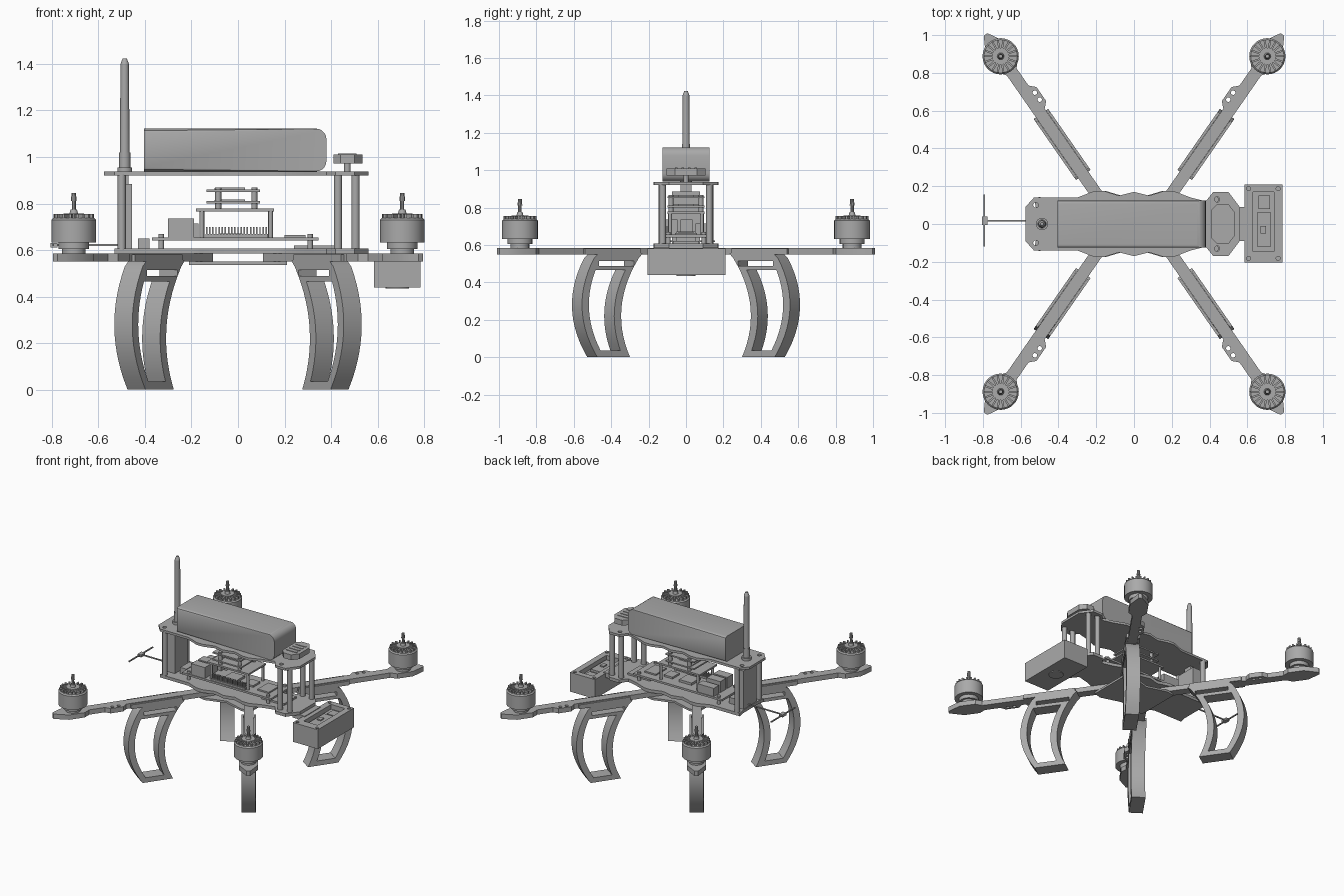
import bpy, bmesh, math
from mathutils import Matrix, Vector

if "Cube" in bpy.data.objects:
    bpy.data.objects.remove(bpy.data.objects["Cube"])

grey = bpy.data.materials.new("plain_grey")
grey.use_nodes = True
grey.diffuse_color = (0.4, 0.4, 0.4, 1)
grey.node_tree.nodes["Principled BSDF"].inputs["Base Color"].default_value = (0.4, 0.4, 0.4, 1)


def finish(name, bm, smooth=True):
    bmesh.ops.recalc_face_normals(bm, faces=bm.faces[:])
    me = bpy.data.meshes.new(name)
    bm.to_mesh(me)
    bm.free()
    me.materials.append(grey)
    ob = bpy.data.objects.new(name, me)
    bpy.context.collection.objects.link(ob)
    if smooth:
        bpy.ops.object.select_all(action="DESELECT")
        ob.select_set(True)
        bpy.context.view_layer.objects.active = ob
        bpy.ops.object.shade_smooth_by_angle(angle=math.radians(35))
    return ob


def add_box(bm, x, y, z, rot=None):
    """Box from (low, high) ranges, optionally transformed."""
    size = [r[1] - r[0] for r in (x, y, z)]
    mid = [(r[0] + r[1]) / 2 for r in (x, y, z)]
    m = Matrix.Translation(mid) @ Matrix.Diagonal((*size, 1))
    bmesh.ops.create_cube(bm, size=1, matrix=rot @ m if rot else m)


def add_cyl(bm, x, y, z0, z1, r, r2=None, n=24):
    bmesh.ops.create_cone(bm, cap_ends=True, segments=n, radius1=r,
                          radius2=r if r2 is None else r2, depth=z1 - z0,
                          matrix=Matrix.Translation((x, y, (z0 + z1) / 2)))


def boxes(name, *ranges):
    bm = bmesh.new()
    for r in ranges:
        add_box(bm, *r)
    return finish(name, bm, False)


def posts(name, points, z0, z1, r, n=12):
    bm = bmesh.new()
    for x, y in points:
        add_cyl(bm, x, y, z0, z1, r, n=n)
    return finish(name, bm)


def circle(x, y, r, n=12):
    return [(x + r * math.cos(i * math.tau / n), y + r * math.sin(i * math.tau / n)) for i in range(n)]


def plate_bm(loops, z0, z1):
    """Flat plate from an outline followed by holes."""
    cu = bpy.data.curves.new("outline", "CURVE")
    cu.dimensions, cu.fill_mode, cu.extrude = "2D", "BOTH", (z1 - z0) / 2
    for pts in loops:
        sp = cu.splines.new("POLY")
        sp.points.add(len(pts) - 1)
        for p, q in zip(sp.points, pts):
            p.co = (*q, 0, 1)
        sp.use_cyclic_u = True
    tmp = bpy.data.objects.new("outline", cu)
    bpy.context.collection.objects.link(tmp)
    me = bpy.data.meshes.new_from_object(tmp)
    bm = bmesh.new()
    bm.from_mesh(me)
    bpy.data.objects.remove(tmp)
    bpy.data.curves.remove(cu)
    bpy.data.meshes.remove(me)
    bmesh.ops.remove_doubles(bm, verts=bm.verts[:], dist=0.0001)
    bm.transform(Matrix.Translation((0, 0, (z0 + z1) / 2)))
    return bm


def mirrored(pts):
    return pts + [(x, -y) for x, y in reversed(pts)]


# Frame plates
half = [(-.575, .09), (-.53, .14), (-.3, .14), (-.21, .175), (-.16, .175), (-.08, .15), (0, .17),
        (.08, .15), (.16, .175), (.21, .175), (.3, .14), (.38, .12), (.42, .17), (.5, .17), (.56, .09)]
holes = [circle(x, s * y, .014) for x, y in ((-.52, .1), (.44, .13)) for s in (1, -1)]
finish("top_plate", plate_bm([mirrored(half)] + holes, .92, .937))
base = [(max(x, -.52) if x < -.55 else x, y) for x, y in half]
finish("base_plate", plate_bm([mirrored(base)], .585, .607))
under = [(-.21, .16), (-.15, .175), (0, .13), (.15, .175), (.21, .16)]
finish("under_plate", plate_bm([mirrored(under)], .535, .55))
posts("frame_posts", [(x, s * .125) for x in (-.5, .505) for s in (1, -1)] + [(.43, .13), (.43, -.13)],
      .6, .925, .018)

# Arms and legs share a local frame: s along the arm, t across it
ANG = math.radians(55.2)


def place(bm, sx, sy):
    bm.transform(Matrix.Diagonal((sx, sy, 1, 1)) @ Matrix.Translation((.088, 0, 0))
                 @ Matrix.Rotation(ANG, 4, "Z"))


def outer(z):
    return .71 - .1 * ((z - .28) / .28) ** 2


def inner(z):
    return .455 - 1.2 * (z - .22) ** 2


def span(a, b, n=14):
    return [a + (b - a) * i / n for i in range(n + 1)]


leg_outline = ([(outer(z), z) for z in span(0, .53)] + [(.6, .555), (.57, .565), (.34, .565), (.316, .553)]
               + [(inner(z), z) for z in span(.53, 0)])
leg_hole = ([(outer(z) - .045, z) for z in span(.035, .465)]
            + [(inner(z) + .045, z) for z in span(.465, .035)])
leg_slot = [(.37, .488), (.6, .488), (.6, .515), (.37, .515)]
arm_outline = [(.08, -.032), (.98, -.032), (1.02, -.062), (1.13, -.062), (1.19, -.03), (1.222, -.012),
               (1.222, .012), (1.19, .03), (1.13, .062), (1.02, .062), (.98, .032), (.87, .032),
               (.84, .062), (.75, .062), (.72, .032), (.08, .032)]
MX, MY = .706, .888


def motor(name, x, y):
    bm = bmesh.new()
    add_cyl(bm, 0, 0, .58, .615, .05)
    add_cyl(bm, 0, 0, .605, .637, .066)
    add_cyl(bm, 0, 0, .632, .73, .096, n=32)
    add_cyl(bm, 0, 0, .73, .738, .096, .088, n=32)
    for i in range(18):
        add_box(bm, (.035, .088), (-.005, .005), (.73, .754), Matrix.Rotation(i * math.tau / 18, 4, "Z"))
    add_cyl(bm, 0, 0, .73, .757, .045)
    add_cyl(bm, 0, 0, .75, .775, .02, .014, 12)
    add_cyl(bm, 0, 0, .77, .81, .009, n=10)
    add_cyl(bm, 0, 0, .81, .845, .013, .01, 10)
    bm.transform(Matrix.Translation((x, y, 0)))
    finish(name, bm)


for sx, side in ((1, "left"), (-1, "right")):
    for sy, end in ((-1, "front"), (1, "rear")):
        tag = end + "_" + side
        bm = plate_bm([arm_outline, circle(.775, .038, .012), circle(.82, .038, .012)], .55, .585)
        place(bm, sx, sy)
        finish("arm_" + tag, bm)
        bm = plate_bm([leg_outline, leg_hole, leg_slot], -.047, .047)
        bm.transform(Matrix.Rotation(math.pi / 2, 4, "X"))
        place(bm, sx, sy)
        finish("leg_" + tag, bm)
        # Cheeks that clamp the leg around the arm
        bm = bmesh.new()
        for s in (1, -1):
            add_box(bm, (.33, .69), tuple(sorted((s * .033, s * .047))), (.55, .58))
        place(bm, sx, sy)
        finish("leg_clamp_" + tag, bm, False)
        motor("motor_" + tag, sx * MX, sy * MY)

# Battery pack
bm = bmesh.new()
add_box(bm, (-.405, .38), (-.125, .125), (.938, 1.122))
nose = [e for e in bm.edges if all(v.co.x > 0 for v in e.verts) and abs(e.verts[0].co.y - e.verts[1].co.y) > .1]
bmesh.ops.bevel(bm, geom=nose, offset=.045, segments=5, affect="EDGES", profile=.5)
top = [e for e in bm.edges if abs(e.verts[0].co.y - e.verts[1].co.y) < .01 and e.calc_length() > .5]
bmesh.ops.bevel(bm, geom=top, offset=.018, segments=3, affect="EDGES", profile=.5)
finish("battery", bm)

# Positioning module on its stem
bm = plate_bm([mirrored([(.41, .075), (.44, .105), (.5, .105), (.535, .06)])], .972, 1.01)
add_cyl(bm, .47, 0, .93, .98, .014)
for i in range(4):
    add_box(bm, (.43, .51), (-.06 + i * .035, -.045 + i * .035), (1.008, 1.014))
finish("positioning_module", bm)

# Whip antenna and its radio
bm = bmesh.new()
add_cyl(bm, -.487, 0, .93, .955, .032)
add_cyl(bm, -.487, 0, .95, 1.02, .024)
add_cyl(bm, -.487, 0, 1.02, 1.4, .021, .018)
add_cyl(bm, -.487, 0, 1.4, 1.424, .018, .009)
finish("whip_antenna", bm)
boxes("radio", ((-.515, -.455), (-.075, .075), (.607, .885)), ((-.5, -.47), (-.03, .03), (.88, .92)))

# Wire dipole behind the tail
bm = bmesh.new()
add_box(bm, (-.795, -.5), (.014, .022), (.617, .625))
add_box(bm, (-.798, -.79), (-.12, .155), (.617, .625))
add_box(bm, (-.805, -.775), (-.005, .04), (.612, .63))
finish("dipole_antenna", bm, False)

# Camera housing with a recessed lid and a lens underneath
frame = [(.585, -.205), (.785, -.205), (.785, .21), (.585, .21)]
recess = [(.63, -.145), (.742, -.145), (.742, .17), (.63, .17)]
screws = [circle(x, y, .011) for x in (.607, .763) for y in (-.182, .187)]
finish("housing_rim", plate_bm([frame, recess] + screws, .545, .58))
boxes("housing_body", ((.585, .785), (-.205, .21), (.44, .546)))
boxes("housing_lid_details", ((.65, .725), (-.12, .06), (.54, .562)), ((.67, .7), (-.05, -.01), (.56, .57)),
      ((.66, .72), (.08, .15), (.54, .555)))
posts("housing_lens", [(.685, 0)], .434, .45, .05, 24)
boxes("housing_bracket", ((.5, .6), (-.09, .09), (.55, .585)))

# Main computer board with ports, chips and pin header
boxes("main_board", ((-.37, .345), (-.115, .115), (.641, .655)))
posts("board_spacers", [(x, s * .095) for x in (-.33, .31) for s in (1, -1)], .6, .668, .012)
boxes("ports", ((-.3, -.19), (-.11, -.045), (.655, .735)), ((-.3, -.19), (-.03, .035), (.655, .735)),
      ((-.3, -.17), (.05, .11), (.655, .715)))
boxes("chips", ((-.08, .02), (-.05, .05), (.655, .672)), ((.08, .15), (-.04, .04), (.655, .668)),
      ((.2, .29), (-.06, .06), (.655, .665)), ((-.14, .13), (-.108, -.085), (.655, .668)))
bm = bmesh.new()
for i in range(20):
    for y in (-.104, -.09):
        add_box(bm, (-.138 + i * .0135, -.132 + i * .0135), (y, y + .006), (.66, .7))
finish("header_pins", bm, False)

# Stacked controller boards
boxes("upper_board", ((-.18, .155), (-.1, .1), (.766, .778)))
posts("upper_spacers", [(x, s * .085) for x in (-.155, .14) for s in (1, -1)], .65, .768, .01)
for name, z in (("lower_controller", .8), ("top_controller", .85)):
    boxes(name, ((-.135, .095), (-.1, .1), (z, z + .01)), ((-.07, .03), (-.04, .04), (z + .01, z + .018)),
          ((-.1, -.08), (-.07, .07), (z + .01, z + .016)))
posts("controller_spacers", [(x, s * .08) for x in (-.085, .07) for s in (1, -1)], .775, .868, .013)

# Small items on the base plate
boxes("base_modules", ((.24, .42), (-.07, .07), (.607, .62)), ((-.43, -.38), (-.05, .05), (.607, .65)))
